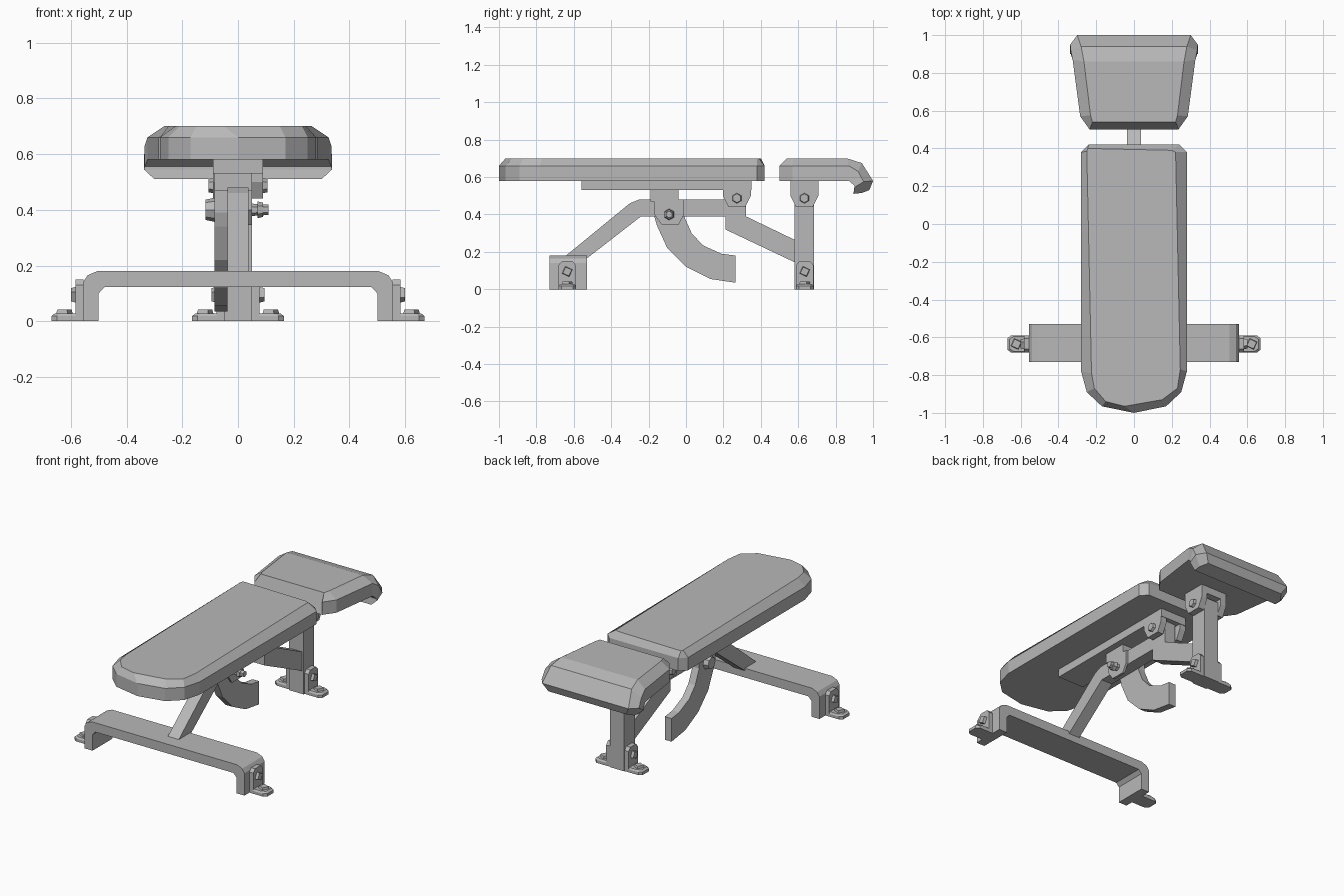
import bpy
import bmesh
from math import pi
from mathutils import Matrix, Vector

cube = bpy.data.objects.get("Cube")
if cube:
    bpy.data.objects.remove(cube, do_unlink=True)

# Single flat material
grey = bpy.data.materials.new("plain grey")
grey.use_nodes = True
tone = (0.48, 0.48, 0.48, 1)
grey.diffuse_color = tone
grey.node_tree.nodes["Principled BSDF"].inputs["Base Color"].default_value = tone


def finish(name, bm):
    bmesh.ops.recalc_face_normals(bm, faces=bm.faces)
    mesh = bpy.data.meshes.new(name)
    bm.to_mesh(mesh)
    bm.free()
    mesh.materials.append(grey)
    ob = bpy.data.objects.new(name, mesh)
    bpy.context.collection.objects.link(ob)
    return ob


def loft(name, rings):
    """Skin a list of equal-length closed rings and cap both ends."""
    bm = bmesh.new()
    rows = [[bm.verts.new(p) for p in ring] for ring in rings]
    n = len(rows[0])
    for a, b in zip(rows, rows[1:]):
        for i in range(n):
            j = (i + 1) % n
            bm.faces.new((a[i], a[j], b[j], b[i]))
    bm.faces.new(rows[0])
    bm.faces.new(rows[-1])
    return finish(name, bm)


def side_plate(name, profile, x0, x1):
    """Extrude a (y, z) profile across x."""
    return loft(name, [[(x, y, z) for y, z in profile] for x in (x0, x1)])


def front_plate(name, profile, y0, y1):
    """Extrude an (x, z) profile across y."""
    return loft(name, [[(x, y, z) for x, z in profile] for y in (y0, y1)])


def box(name, x0, x1, y0, y1, z0, z1):
    return side_plate(name, [(y0, z0), (y1, z0), (y1, z1), (y0, z1)], x0, x1)


def bolt(name, start, end, radius, sides=6, turn=0.0):
    a, b = Vector(start), Vector(end)
    bm = bmesh.new()
    bmesh.ops.create_cone(bm, cap_ends=True, segments=sides, radius1=radius,
                          radius2=radius * 0.85, depth=(b - a).length)
    spin = Matrix.Rotation(turn, 4, "Z")
    aim = (b - a).to_track_quat("Z", "Y").to_matrix().to_4x4()
    bm.transform(Matrix.Translation((a + b) / 2) @ aim @ spin)
    return finish(name, bm)


# Seat pad: rounded nose at the front, bevelled top
lower = [(-.28, .38), (-.24, .42), (.24, .42), (.28, .38), (.28, -.78),
         (.25, -.89), (.17, -.965), (0, -1), (-.17, -.965), (-.25, -.89), (-.28, -.78)]
upper = [(-.25, .385), (-.245, .4), (.2, .39), (.22, .38), (.245, -.77),
         (.23, -.87), (.15, -.93), (-.05, -.965), (-.15, -.94), (-.21, -.87), (-.225, -.79)]
loft("seat_pad", [[(x, y, .58) for x, y in lower],
                  [(x, y, .66) for x, y in lower],
                  [(x, y, .70) for x, y in upper]])

# Head pad: sections of bottom, shoulder, top points with half widths
sections = [((.50, .58), (.50, .66), (.54, .70), .235, .22),
            ((.57, .58), (.57, .66), (.575, .70), .285, .23),
            ((.87, .58), (.87, .66), (.86, .70), .325, .265),
            ((.90, .555), (.92, .63), (.94, .675), .335, .28),
            ((.90, .545), (.95, .575), (1.0, .58), .338, .30),
            ((.895, .51), (.94, .515), (.98, .53), .30, .27)]
loft("head_pad", [[(-w, *b), (-w, *m), (-wt, *t), (wt, *t), (w, *m), (w, *b)]
                  for b, m, t, w, wt in sections])

# Seat support rail and pivot block
box("seat_rail", -.09, .09, -.56, .35, .53, .58)
box("pivot_block", -.085, .05, -.19, -.04, .47, .535)

# Main frame: front strut, level beam and rear strut
side_plate("main_frame", [(-.66, .165), (-.3, .46), (-.25, .48), (.32, .48),
                          (.32, .39), (.59, .26), (.59, .14), (.21, .32),
                          (.21, .39), (-.24, .39), (-.53, .165)], -.038, .038)

# Curved adjustment arm with its cheek plate
side_plate("adjustment_arm", [(-.17, .48), (-.17, .39), (-.155, .34), (-.1, .22), (0, .12),
                              (.13, .055), (.265, .035), (.265, .18), (.19, .19),
                              (.09, .235), (.03, .3), (-.01, .39), (-.01, .48)], -.085, -.038)
side_plate("pivot_cheek", [(-.17, .48), (-.17, .4), (-.13, .345), (-.04, .345),
                           (-.01, .4), (-.01, .48)], .036, .05)
bolt("pivot_pin", (.05, -.09, .4), (.11, -.09, .4), .022)
bolt("pivot_collar", (.07, -.09, .4), (.09, -.09, .4), .03)
bolt("pivot_knob", (-.085, -.09, .4), (-.116, -.09, .4), .043, 8)

# Rear post
box("rear_post", -.05, .05, .58, .685, 0, .52)

# U-shaped hinge brackets under the seat rail and the head pad
for label, yc in (("seat", .272), ("head", .633)):
    cheek = [(yc - .075, .58), (yc - .075, .5), (yc - .045, .44),
             (yc + .045, .44), (yc + .075, .5), (yc + .075, .58)]
    box(label + "_hinge_plate", -.09, .09, yc - .075, yc + .075, .535, .581)
    for side, s in (("left", 1), ("right", -1)):
        side_plate(f"{label}_hinge_cheek_{side}", cheek, s * .05, s * .09)
        bolt(f"{label}_hinge_bolt_{side}", (s * .088, yc, .487), (s * .106, yc, .487), .028)
bolt("seat_hinge_pin", (-.06, .272, .487), (.06, .272, .487), .028)
box("seat_hinge_lug", -.038, .038, .23, .32, .44, .535)

# Front foot beam: arch profile
half = [(.50, 0), (.50, .10), (.48, .122)]
outer = [(.505, .18), (.54, .165), (.556, .14), (.556, 0)]
arch = half + [(-x, z) for x, z in reversed(half)]
arch += [(-x, z) for x, z in reversed(outer)] + outer
front_plate("front_foot_beam", arch, -.73, -.53)

# Floor brackets: an upright tab, a foot tab and two square bolts each
for label, edge, yc in (("front", .555, -.635), ("rear", .05, .635)):
    for side, s in (("left", 1), ("right", -1)):
        tag = f"{label}_{side}"
        side_plate("floor_tab_upright_" + tag,
                   [(yc - .046, 0), (yc - .046, .13), (yc - .028, .15),
                    (yc + .028, .15), (yc + .046, .13), (yc + .046, 0)],
                   s * edge, s * (edge + .028))
        e = edge + .115
        hi = [(edge, -.046), (e - .02, -.046), (e, -.03), (e, .03), (e - .02, .046), (edge, .046)]
        loft("floor_tab_foot_" + tag,
             [[(s * x, yc + y, 0) for x, y in hi],
              [(s * x, yc + y, .018) for x, y in hi],
              [(s * (x - .012 * (x > edge)), yc + y * .85, .028) for x, y in hi]])
        bolt("upright_bolt_" + tag, (s * (edge + .027), yc, .095),
             (s * (edge + .045), yc, .095), .03, 4, pi / 9)
        bolt("foot_bolt_" + tag, (s * (edge + .068), yc, .026),
             (s * (edge + .068), yc, .042), .032, 4, pi / 9)
